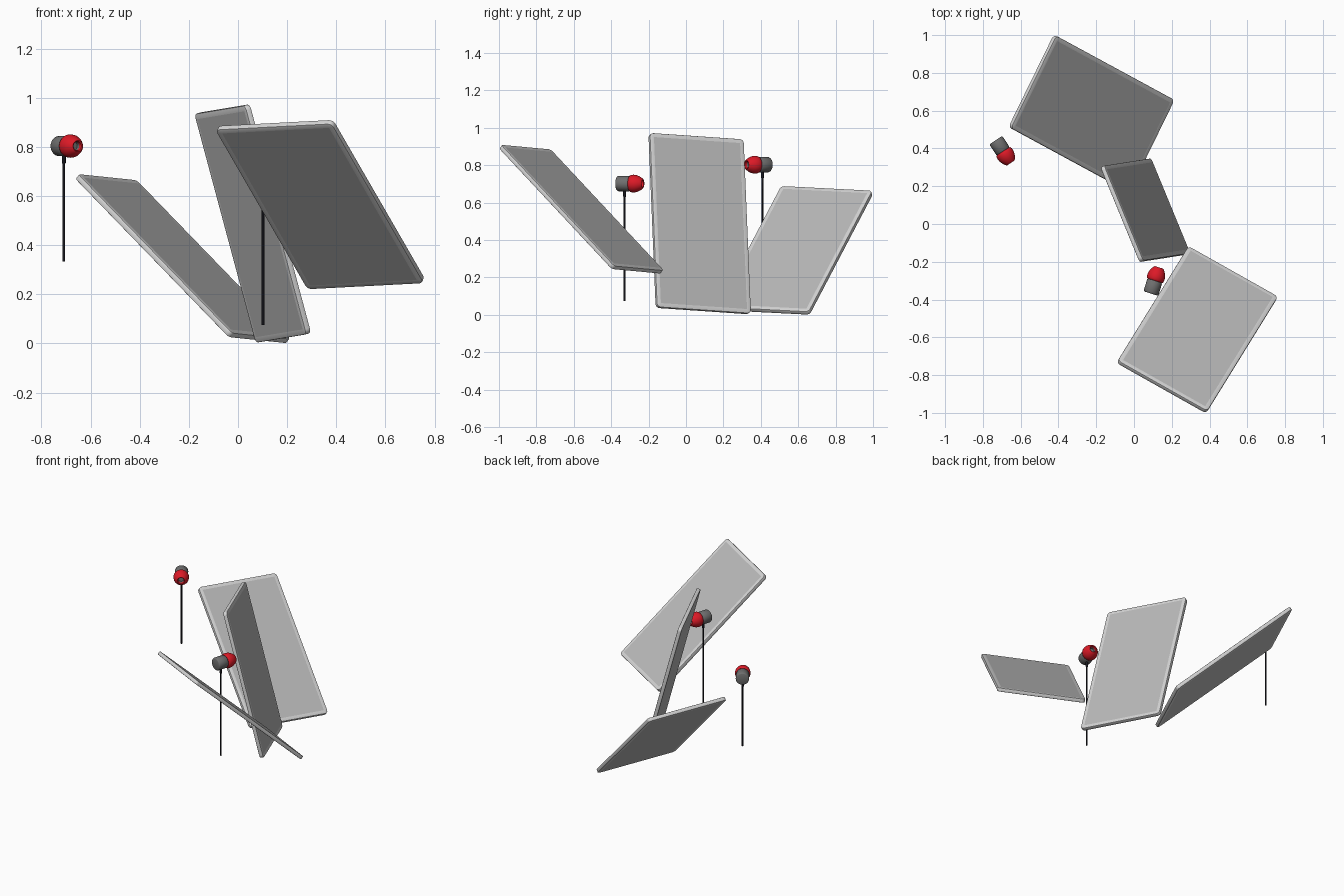
import bpy, bmesh, math
from mathutils import Vector, Matrix

if "Cube" in bpy.data.objects:
    bpy.data.objects.remove(bpy.data.objects["Cube"])


def material(name, rgb):
    m = bpy.data.materials.new(name)
    m.diffuse_color = (*rgb, 1)
    m.use_nodes = True
    m.node_tree.nodes["Principled BSDF"].inputs["Base Color"].default_value = m.diffuse_color
    return m


PANEL = material("mid grey", (0.49, 0.49, 0.49))
RIM = material("light grey", (0.66, 0.66, 0.66))
SHELL = material("dark grey", (0.16, 0.16, 0.16))
RED = material("red", (0.72, 0.01, 0.02))
BLACK = material("black", (0.01, 0.01, 0.015))


def finish(bm, name, mats, matrix, angle=35):
    bmesh.ops.recalc_face_normals(bm, faces=bm.faces[:])
    me = bpy.data.meshes.new(name)
    bm.to_mesh(me)
    bm.free()
    for m in mats:
        me.materials.append(m)
    ob = bpy.data.objects.new(name, me)
    bpy.context.collection.objects.link(ob)
    ob.matrix_world = matrix
    bpy.context.view_layer.objects.active = ob
    ob.select_set(True)
    bpy.ops.object.shade_smooth_by_angle(angle=math.radians(angle))
    ob.select_set(False)
    return ob


def frame(origin, u, v):
    """Matrix with local x along u, local y close to v."""
    u = Vector(u).normalized()
    v = Vector(v)
    v = (v - u * v.dot(u)).normalized()
    m = Matrix((u, v, u.cross(v))).transposed().to_4x4()
    m.translation = origin
    return m


def panel(name, center, u, v, w=0.545, h=0.965, t=0.024, r=0.022):
    # Rounded slab with a lighter rim around both faces
    bm = bmesh.new()
    pts = []
    for i, (sx, sy) in enumerate([(1, 1), (-1, 1), (-1, -1), (1, -1)]):
        for k in range(5):
            a = math.radians(90 * i + 22.5 * k)
            pts.append((sx * (w / 2 - r) + r * math.cos(a),
                        sy * (h / 2 - r) + r * math.sin(a)))
    low = bm.faces.new([bm.verts.new((x, y, -t / 2)) for x, y in pts])
    ext = bmesh.ops.extrude_face_region(bm, geom=[low], use_keep_orig=True)
    bmesh.ops.translate(bm, vec=(0, 0, t),
                        verts=[g for g in ext["geom"] if isinstance(g, bmesh.types.BMVert)])
    bmesh.ops.recalc_face_normals(bm, faces=bm.faces[:])
    caps = [f for f in bm.faces if len(f.verts) == len(pts)]
    edges = {e for f in caps for e in f.edges}
    bmesh.ops.bevel(bm, geom=list(edges), offset=0.004, segments=2,
                    affect='EDGES', profile=0.5)
    caps = [f for f in bm.faces if len(f.verts) == len(pts)]
    for f in bm.faces:
        f.material_index = 1
    bmesh.ops.inset_individual(bm, faces=caps, thickness=0.019, depth=0)
    for f in caps:
        f.material_index = 0
    finish(bm, name, [PANEL, RIM], frame(center, u, v))


def lathe(name, profile, mats, matrix, hole_from=None, n=32):
    # Profile of (axial, radius) points turned around local x
    bm = bmesh.new()
    rings = []
    for a, r in profile:
        if r == 0:
            rings.append([bm.verts.new((a, 0, 0))])
        else:
            rings.append([bm.verts.new((a, r * math.cos(2 * math.pi * k / n),
                                        r * math.sin(2 * math.pi * k / n))) for k in range(n)])
    for i, (p, q) in enumerate(zip(rings, rings[1:])):
        for k in range(n):
            j = (k + 1) % n
            if len(p) == 1:
                vs = (p[0], q[k], q[j])
            elif len(q) == 1:
                vs = (p[k], q[0], p[j])
            else:
                vs = (p[k], q[k], q[j], p[j])
            f = bm.faces.new(vs)
            if hole_from is not None and i >= hole_from:
                f.material_index = 1
    return finish(bm, name, mats, matrix, 40)


def earbud(tag, rear, direction, bottom):
    rear = Vector(rear)
    d = Vector(direction).normalized()
    m = frame(rear, d, (0, 0, 1))
    # Grey shell with a short neck
    lathe("earbud_shell_" + tag,
          [(0, 0), (0, 0.034), (0.002, 0.038), (0.007, 0.041), (0.066, 0.041),
           (0.072, 0.037), (0.076, 0.028), (0.08, 0.02), (0.1, 0.02), (0.1, 0)],
          [SHELL], m)
    # Red soft tip with a dark sound opening
    lathe("earbud_tip_" + tag,
          [(0.09, 0), (0.09, 0.022), (0.073, 0.036), (0.071, 0.040), (0.074, 0.044),
           (0.082, 0.047), (0.094, 0.0475), (0.108, 0.0455), (0.122, 0.040), (0.134, 0.033),
           (0.141, 0.028), (0.145, 0.023), (0.143, 0.019), (0.130, 0.017), (0.115, 0.017),
           (0.115, 0)], [RED, SHELL], m, hole_from=13)
    # Straight hanging cable with a thicker sleeve at the shell
    top = rear + d * 0.042 - Vector((0, 0, 0.036))
    length = top.z - bottom
    lathe("earbud_cable_" + tag,
          [(0, 0), (0, 0.008), (0.032, 0.008), (0.036, 0.0052), (length, 0.0052), (length, 0)],
          [BLACK], frame(top, (0, 0, -1), (1, 0, 0)), n=16)


# Three leaning panels: centre, short direction, long direction
panel("front_panel", (0.335, -0.56, 0.565), (0.48, -0.27, 0.025), (0.37, 0.61, -0.65))
panel("middle_panel", (0.06, 0.073, 0.488), (0.21, -0.51, 0.035), (0.25, 0.04, -0.935))
panel("back_panel", (-0.225, 0.585, 0.345), (0.24, 0.49, -0.025), (0.63, -0.34, -0.65))

# Two earbuds hanging beside the panels
earbud("back", (-0.732, 0.444, 0.803), (0.55, -0.83, 0), 0.333)
earbud("front", (0.089, -0.368, 0.702), (0.3, 0.95, 0), 0.075)
